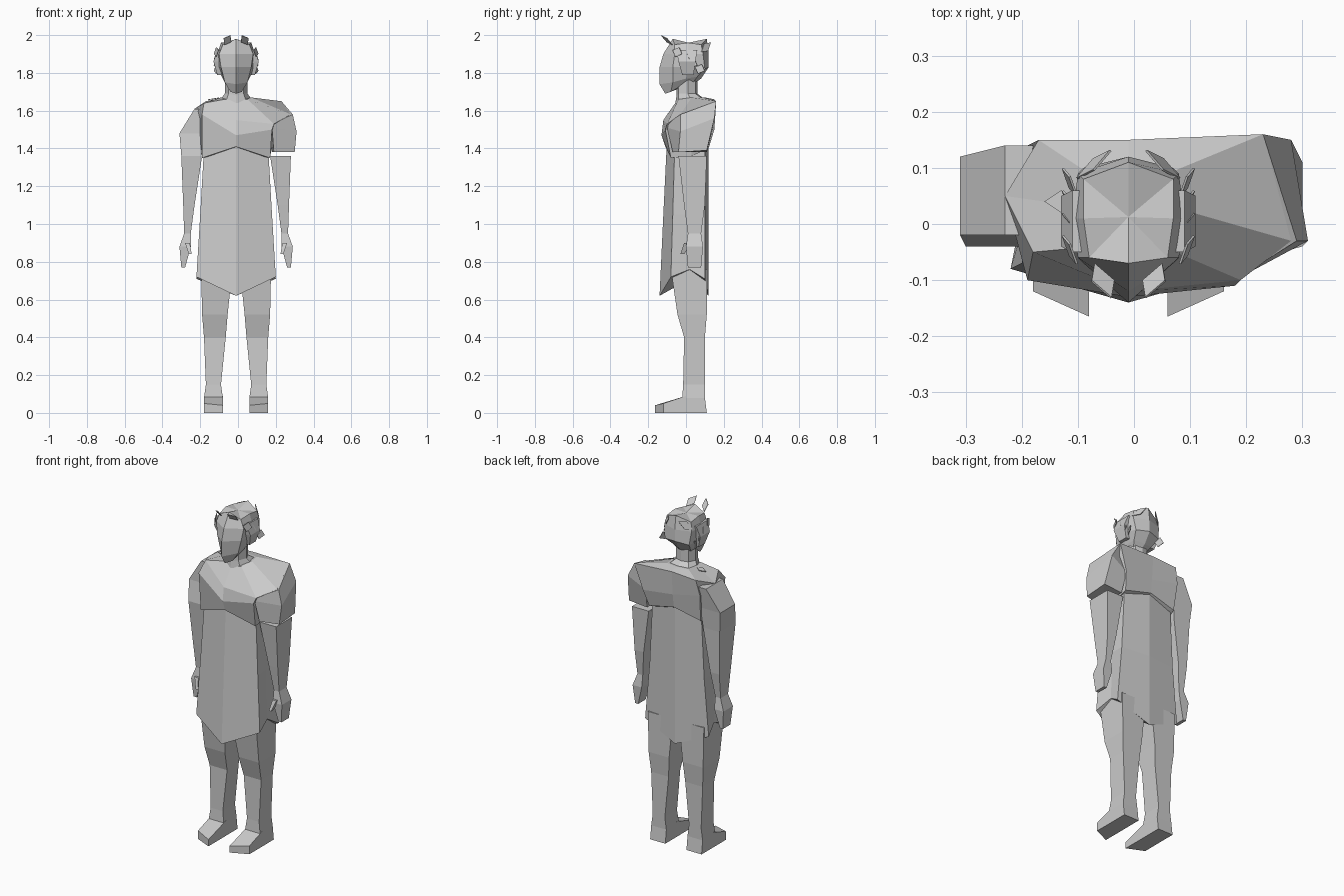
import bpy
import bmesh
import math
from mathutils import Vector

if "Cube" in bpy.data.objects:
    bpy.data.objects.remove(bpy.data.objects["Cube"])

MID = -0.01  # symmetry line of the figure

stone = bpy.data.materials.new("pale_grey")
stone.use_nodes = True
stone.diffuse_color = (0.6, 0.6, 0.6, 1)
stone.node_tree.nodes["Principled BSDF"].inputs["Base Color"].default_value = (0.6, 0.6, 0.6, 1)


def finish(name, bm):
    """Turn a bmesh into a flat shaded object."""
    bmesh.ops.recalc_face_normals(bm, faces=bm.faces)
    mesh = bpy.data.meshes.new(name)
    bm.to_mesh(mesh)
    bm.free()
    mesh.materials.append(stone)
    obj = bpy.data.objects.new(name, mesh)
    bpy.context.collection.objects.link(obj)
    return obj


def loft(name, rings):
    """Skin a stack of equal rings and close both ends with a fan."""
    bm = bmesh.new()
    rows = [[bm.verts.new(p) for p in ring] for ring in rings]
    n = len(rows[0])
    for low, high in zip(rows, rows[1:]):
        for i in range(n):
            j = (i + 1) % n
            bm.faces.new((low[i], low[j], high[j], high[i]))
    for row in (rows[0], rows[-1]):
        tip = bm.verts.new(sum((v.co for v in row), Vector()) / n)
        for i in range(n):
            bm.faces.new((row[i], row[(i + 1) % n], tip))
    return finish(name, bm)


def mirrored(front, front_side, side, back_side, back):
    """Eight point ring from its left half; front and back are (y, z)."""
    half = [front_side, side, back_side]
    left = [(MID + x, y, z) for x, y, z in half]
    right = [(MID - x, y, z) for x, y, z in reversed(half)]
    return [(MID, *front), *left, (MID, *back), *right]


def box_ring(sign, z, inner, outer, front, back):
    """Four sided level ring of a limb on one side of the body."""
    a, b = MID + sign * inner, MID + sign * outer
    return [(a, front, z), (b, front, z), (b, back, z), (a, back, z)]


def leaf(name, base, along, across):
    """Thin pointed leaf, folded along nothing, as one flat diamond."""
    base, along, across = Vector(base), Vector(along), Vector(across)
    bm = bmesh.new()
    points = (base, base + along / 2 + across, base + along, base + along / 2 - across)
    bm.faces.new([bm.verts.new(p) for p in points])
    obj = finish(name, bm)
    solid = obj.modifiers.new("thickness", "SOLIDIFY")
    solid.thickness = 0.004
    return obj


# Head with a ridged face and a flat crown
loft("head", [
    mirrored((-.11, 1.69), (.03, -.08, 1.7), (.04, -.03, 1.73), (.04, .03, 1.74), (.04, 1.74)),
    mirrored((-.14, 1.74), (.06, -.07, 1.75), (.07, 0, 1.77), (.06, .06, 1.78), (.08, 1.77)),
    mirrored((-.14, 1.83), (.08, -.07, 1.83), (.1, .01, 1.83), (.08, .1, 1.82), (.12, 1.83)),
    mirrored((-.12, 1.9), (.09, -.06, 1.9), (.1, .01, 1.9), (.09, .09, 1.9), (.12, 1.9)),
    mirrored((-.07, 1.98), (.07, -.06, 1.95), (.08, .01, 1.96), (.08, .08, 1.95), (.11, 1.98)),
])

# Neck
loft("neck", [
    mirrored((-.06, 1.62), (.06, -.04, 1.63), (.09, .03, 1.65), (.07, .09, 1.66), (.1, 1.66)),
    mirrored((-.05, 1.68), (.04, -.04, 1.69), (.06, .01, 1.69), (.04, .05, 1.69), (.06, 1.69)),
    mirrored((-.05, 1.77), (.04, -.04, 1.77), (.06, .01, 1.77), (.04, .05, 1.77), (.06, 1.77)),
])

# Chest wrap, draped over the left shoulder
collar = mirrored((-.05, 1.65), (.06, -.04, 1.66), (.08, .03, 1.67), (.07, .09, 1.67), (.1, 1.67))
fold = [(MID, -.12, 1.55), (.19, -.1, 1.53), (.28, -.03, 1.58), (.23, .16, 1.65),
        (MID, .15, 1.66), (-.17, .15, 1.65), (-.23, .05, 1.61), (-.18, -.05, 1.64)]
bust = [(MID, -.13, 1.47), (.18, -.11, 1.5), (.2, .03, 1.48), (.18, .15, 1.5),
        (MID, .14, 1.52), (-.19, .14, 1.56), (-.21, .04, 1.54), (-.19, -.1, 1.58)]
under = mirrored((-.11, 1.41), (.18, -.08, 1.35), (.18, .03, 1.36), (.17, .12, 1.4), (.13, 1.44))
loft("chest_wrap", [collar, fold, bust, under])

# Tunic with pointed hem at front and back
loft("tunic", [
    mirrored((-.1, 1.46), (.17, -.06, 1.4), (.17, .03, 1.4), (.16, .1, 1.45), (.12, 1.48)),
    mirrored((-.12, 1.05), (.19, -.07, 1.05), (.18, .02, 1.05), (.18, .1, 1.05), (.12, 1.05)),
    mirrored((-.14, .62), (.21, -.08, .72), (.19, .02, .76), (.21, .1, .71), (.12, .62)),
])

# Short sleeve over the left arm
loft("left_sleeve", [
    [(.19, -.07, 1.38), (.3, -.04, 1.38), (.3, .11, 1.39), (.18, .11, 1.38)],
    [(.18, -.1, 1.51), (.31, -.03, 1.49), (.28, .15, 1.56), (.17, .14, 1.5)],
    [(.18, -.1, 1.53), (.29, -.03, 1.58), (.23, .16, 1.65), (.15, .12, 1.62)],
])

# Limbs
for label, s in (("left", 1), ("right", -1)):
    arm = [
        box_ring(s, .77, .27, .29, .01, .08),
        box_ring(s, .88, .24, .3, 0, .09),
        box_ring(s, .95, .24, .275, .01, .08),
        box_ring(s, 1.1, .22, .28, -.01, .1),
        box_ring(s, 1.36, .18, .29, -.04, .11),
    ]
    if s < 0:  # the bare shoulder
        arm += [box_ring(s, 1.48, .17, .3, -.02, .12), box_ring(s, 1.61, .15, .22, -.02, .14)]
    loft(label + "_arm", arm)
    loft(label + "_thumb", [
        box_ring(s, .84, .235, .25, -.03, -.01),
        box_ring(s, .9, .245, .27, -.01, .03),
    ])

    loft(label + "_leg", [
        box_ring(s, 0, .07, .17, -.02, .11),
        box_ring(s, .08, .07, .17, -.02, .1),
        box_ring(s, .15, .08, .16, -.015, .1),
        box_ring(s, .4, .055, .17, -.01, .1),
        box_ring(s, .52, .045, .18, -.045, .11),
        box_ring(s, .76, .02, .185, -.08, .11),
    ])

    # Foot, with the toes cut on a slant
    a, b = MID + s * .07, MID + s * .17
    loft(label + "_foot", [
        [(a, 0, 0), (b, 0, 0), (b, 0, .09), (a, 0, .09)],
        [(a, -.165, 0), (b, -.12, 0), (b, -.12, .05), (a, -.165, .04)],
    ])

    # Leaf crown, with two tips rising at the brow
    leaf(label + "_brow_leaf", (MID + s * .06, -.07, 1.95), (-s * .03, -.06, .05), (s * .02, 0, .01))
    leaf(label + "_back_leaf", (MID + s * .09, .08, 1.91), (-s * .06, .05, .05), (0, .01, -.02))
    for i in range(4):
        y, z = -.07 + .04 * i, 1.92 - .03 * i
        leaf(f"{label}_crown_leaf_{i}", (MID + s * .09, y, z), (s * .025, .05, -.02), (0, .01, .025))
    # Hair tuft over the ear
    loft(label + "_ear_hair", [
        box_ring(s, 1.79, .07, .1, -.02, .04),
        box_ring(s, 1.86, .08, .12, -.04, .05),
        box_ring(s, 1.92, .07, .1, -.05, .06),
    ])

# Small pin on the right shoulder
leaf("shoulder_pin", (-.1, .04, 1.67), (-.06, 0, -.01), (0, .02, 0))
